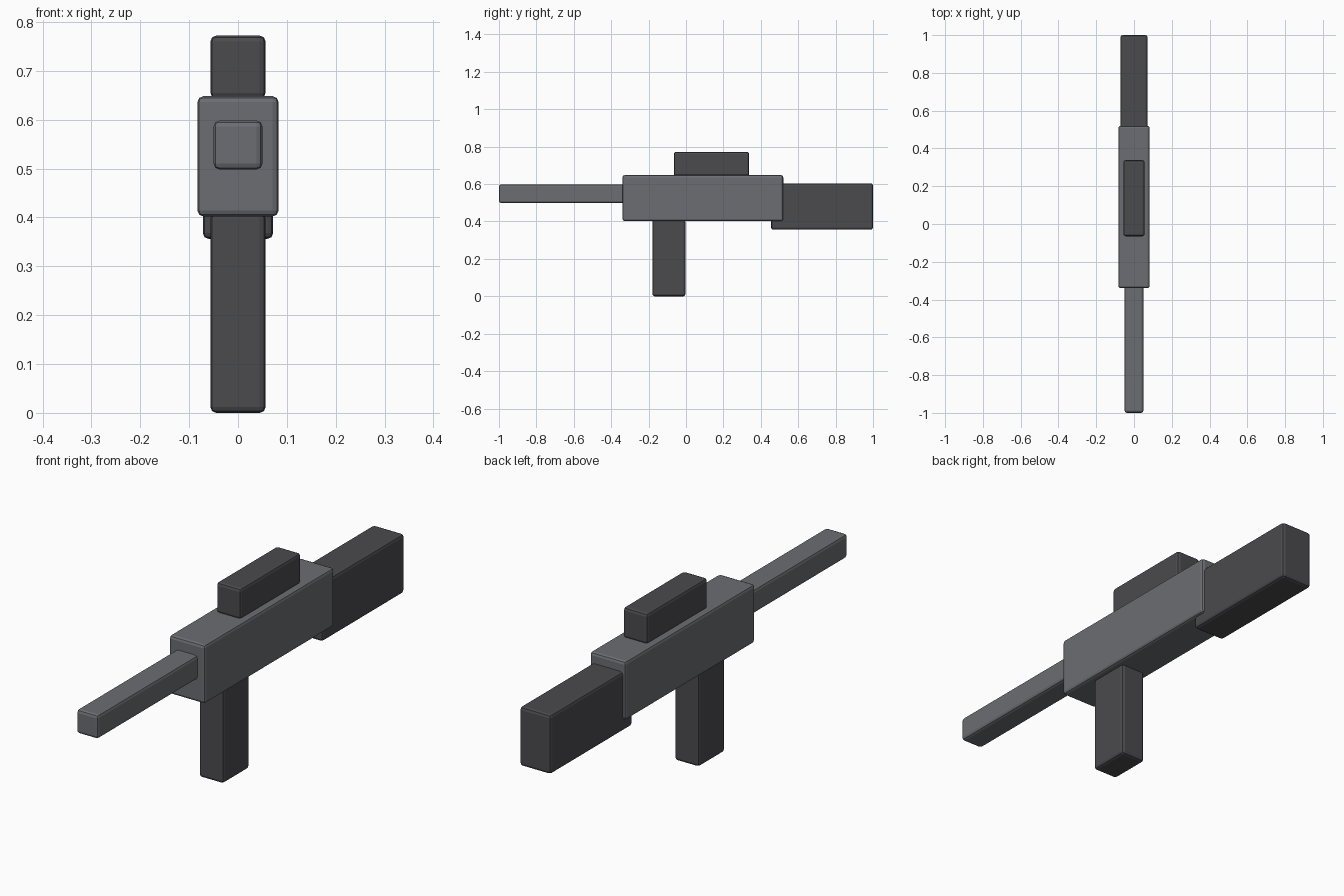
import bpy

cube = bpy.data.objects.get("Cube")
if cube:
    bpy.data.objects.remove(cube, do_unlink=True)


def make_material(name, rgb):
    mat = bpy.data.materials.new(name)
    mat.use_nodes = True
    color = (*rgb, 1)
    mat.diffuse_color = color
    mat.node_tree.nodes["Principled BSDF"].inputs["Base Color"].default_value = color
    return mat


def rounded_box(name, width, y_range, z_range, mat, bevel=0.012):
    """Box centred on x = 0 with softly rounded edges."""
    (y0, y1), (z0, z1) = y_range, z_range
    bpy.ops.mesh.primitive_cube_add(size=1, location=(0, (y0 + y1) / 2, (z0 + z1) / 2))
    obj = bpy.context.object
    obj.name = name
    obj.scale = (width, y1 - y0, z1 - z0)
    bpy.ops.object.transform_apply(location=False, rotation=False, scale=True)
    obj.data.materials.append(mat)
    mod = obj.modifiers.new("soft_edges", "BEVEL")
    mod.width = bevel
    mod.segments = 2
    return obj


gunmetal = make_material("gunmetal grey", (0.15, 0.155, 0.17))
dark = make_material("dark grey", (0.07, 0.068, 0.075))

# Main body and barrel
rounded_box("receiver", 0.166, (-0.34, 0.52), (0.402, 0.648), gunmetal)
rounded_box("barrel", 0.10, (-1.0, -0.30), (0.498, 0.598), gunmetal)

# Dark fittings
rounded_box("stock", 0.144, (0.455, 1.0), (0.356, 0.604), dark)
rounded_box("grip", 0.113, (-0.18, -0.003), (0.0, 0.41), dark)
rounded_box("sight", 0.113, (-0.065, 0.338), (0.643, 0.772), dark)
